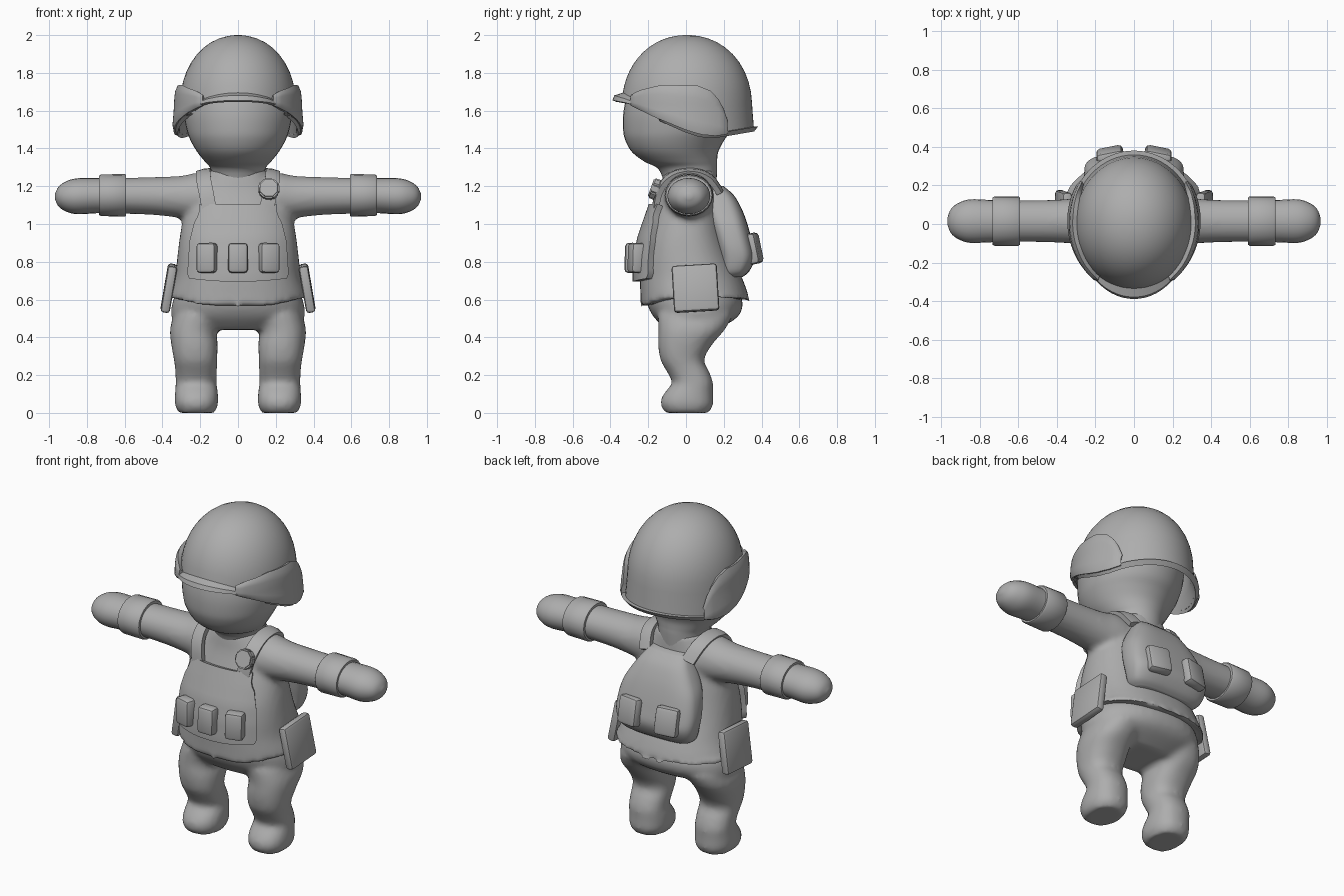
import bpy, bmesh, math
from mathutils import Matrix, Vector

if "Cube" in bpy.data.objects:
    bpy.data.objects.remove(bpy.data.objects["Cube"])

MAT = bpy.data.materials.new("matte grey")
MAT.diffuse_color = (0.42, 0.42, 0.42, 1)
MAT.use_nodes = True
MAT.node_tree.nodes["Principled BSDF"].inputs["Base Color"].default_value = MAT.diffuse_color


def finish(name, bm, mods=(), angle=40):
    """Turn a bmesh into a named, smooth-shaded object with modifiers."""
    bmesh.ops.recalc_face_normals(bm, faces=bm.faces)
    me = bpy.data.meshes.new(name)
    bm.to_mesh(me)
    bm.free()
    me.materials.append(MAT)
    ob = bpy.data.objects.new(name, me)
    bpy.context.collection.objects.link(ob)
    for kind, props in mods:
        m = ob.modifiers.new(kind.title(), kind)
        for k, v in props.items():
            setattr(m, k, v)
    bpy.ops.object.select_all(action='DESELECT')
    ob.select_set(True)
    bpy.context.view_layer.objects.active = ob
    for m in list(ob.modifiers):
        bpy.ops.object.modifier_apply(modifier=m.name)
    bpy.ops.object.shade_smooth_by_angle(angle=math.radians(angle))
    return ob


MIRROR = ('MIRROR', {})
ORGANIC = (('REMESH', dict(mode='VOXEL', voxel_size=0.016)),
           ('SMOOTH', dict(factor=0.5, iterations=6)))


def slab(t):
    return ('SOLIDIFY', dict(thickness=t, offset=0))


def resample(rings, k=4):
    """Catmull-Rom interpolation between ring rows."""
    out = []
    for i in range(len(rings) - 1):
        p0, p1, p2, p3 = (rings[min(max(j, 0), len(rings) - 1)] for j in range(i - 1, i + 3))
        for s in range(k):
            t = s / k
            out.append([0.5 * (2*b + (c-a)*t + (2*a-5*b+4*c-d)*t*t + (3*b-a-3*c+d)*t**3)
                        for a, b, c, d in zip(p0, p1, p2, p3)])
    return out + [list(rings[-1])]


def loft(bm, rings, axis='z', sx=1, p=2.0, n=40, k=4, hem=None):
    """Rings are (t, centre u, centre v, radius u, radius v)."""
    prev = first = None
    for j, (t, cu, cv, ru, rv) in enumerate(resample(rings, k) if k > 1 else rings):
        row = []
        for i in range(n):
            a = 2 * math.pi * i / n
            c, s = math.cos(a), math.sin(a)
            u = cu + ru * math.copysign(abs(c) ** (2 / p), c)
            v = cv + rv * math.copysign(abs(s) ** (2 / p), s)
            z = t + (hem(a) if hem and j == 0 else 0)
            row.append(bm.verts.new((sx * u, v, z) if axis == 'z' else (sx * t, v, u)))
        if prev:
            for i in range(n):
                bm.faces.new((prev[i], prev[(i+1) % n], row[(i+1) % n], row[i]))
        first = first or row
        prev = row
    bm.faces.new(first[::-1])
    bm.faces.new(prev)
    return bm


def grid(rows):
    """Open sheet of quads from rows of points."""
    bm = bmesh.new()
    vs = [[bm.verts.new(q) for q in r] for r in rows]
    for a, b in zip(vs, vs[1:]):
        for i in range(len(a) - 1):
            bm.faces.new((a[i], a[i+1], b[i+1], b[i]))
    return bm


def box(name, size, loc, rot=(0, 0, 0), bevel=0.02, mods=()):
    bm = bmesh.new()
    m = Matrix.Translation(loc)
    for a, ax in zip(rot, 'XYZ'):
        m = m @ Matrix.Rotation(a, 4, ax)
    bmesh.ops.create_cube(bm, size=1, matrix=m @ Matrix.Diagonal((*size, 1)))
    bmesh.ops.bevel(bm, geom=bm.edges[:], offset=bevel, segments=2, profile=0.5, affect='EDGES')
    return finish(name, bm, mods)


def interp(pts, x):
    for (x0, y0), (x1, y1) in zip(pts, pts[1:]):
        if x <= x1:
            return y0 + (y1 - y0) * max(0, (x - x0) / (x1 - x0))
    return pts[-1][1]


def yring(z, rx, yf, yb):
    return (z, 0, (yf + yb) / 2, rx, (yb - yf) / 2)


# head and neck
HEAD = [(1.2, .14, -.11, .16), (1.29, .145, -.145, .165), (1.33, .175, -.22, .165),
        (1.38, .215, -.285, .17), (1.44, .25, -.32, .2), (1.5, .272, -.333, .24),
        (1.6, .287, -.33, .27), (1.7, .27, -.3, .27), (1.82, .2, -.2, .2), (1.88, .08, -.08, .08)]
finish("head", loft(bmesh.new(), [yring(*r) for r in HEAD]), angle=60)

# helmet shell with a brim at the front
RIM = [(-1, 1.655), (-.8, 1.64), (-.45, 1.575), (0, 1.505), (.2, 1.482), (.4, 1.476), (1, 1.512)]


def helmet_point(a, z, grow=0.0):
    r = 1 + .25 * (1.62 - z) if z < 1.62 else max(0, 1 - ((z - 1.62) / .38) ** 2.1) ** (1 / 2.1)
    return Vector(((.308 + grow) * r * math.cos(a), .005 + (.345 + grow) * r * math.sin(a), z))


rows = []
for j in range(15):
    row = []
    for i in range(65):
        a = 2 * math.pi * i / 64
        rim = interp(RIM, math.sin(a))
        front = max(0, -math.sin(a) - .55) / .45
        h = math.sin(max(0, j - 2) / 12 * math.pi / 2)
        q = helmet_point(a, min(rim + .04 * front + (1.9995 - rim - .04 * front) * h, 1.9995))
        if j < 2:
            q.y -= (.055, .045)[j] * front ** .6
            q.z = rim + (.0, .022)[j] * front + .004 * j
        row.append(q)
    rows.append(row)
bm = grid(rows)
bmesh.ops.remove_doubles(bm, verts=bm.verts, dist=.0005)
bmesh.ops.holes_fill(bm, edges=[e for e in bm.edges if e.is_boundary and e.verts[0].co.z > 1.9])
finish("helmet", bm, [('SOLIDIFY', dict(thickness=.022, offset=-1))])

# ear guards following the helmet sides
TOP = [(-.95, 1.675), (-.75, 1.70), (-.4, 1.728), (.15, 1.728), (.35, 1.70), (.5, 1.64), (.6, 1.54)]
rows = []
for j in range(9):
    rows.append([])
    for i in range(25):
        a = -.95 + 1.55 * i / 24
        lo = interp(RIM, math.sin(a)) - .006
        z = lo + (interp(TOP, a) - lo) * j / 8
        rows[-1].append(helmet_point(a, z, .016 if 0 < j < 8 and 0 < i < 24 else .008))
finish("ear_guard", grid(rows), [slab(.03), MIRROR])

# jacket: body with flared hem, blended with the sleeves
BODY = [(.58, .372, -.24, .34), (.64, .36, -.242, .325), (.72, .335, -.245, .295),
        (.82, .322, -.24, .25), (.92, .31, -.222, .215), (1.02, .292, -.188, .19),
        (1.1, .265, -.16, .175), (1.18, .22, -.135, .165), (1.24, .175, -.125, .16),
        (1.29, .14, -.115, .155)]
BODY = [yring(*r) for r in BODY]
SLEEVE = [(.05, 1.13, .015, .13, .13), (.2, 1.143, .015, .13, .13), (.3, 1.143, .015, .112, .118),
          (.45, 1.148, .015, .1, .11), (.66, 1.15, .015, .094, .108)]
bm = loft(bmesh.new(), BODY, p=2.3, hem=lambda a: .05 * math.cos(a) ** 2 + .02 * math.sin(a) - .005)
for sx in (1, -1):
    loft(bm, SLEEVE, 'x', sx)
finish("jacket", bm, ORGANIC, angle=50)

# cuffs and mitten hands
CUFF = [(.592, 1.152, .015, .108, .122), (.6, 1.152, .015, .113, .128),
        (.725, 1.152, .015, .11, .128), (.735, 1.152, .015, .104, .122)]
finish("cuff", loft(bmesh.new(), CUFF, 'x', n=20, k=1), [MIRROR])
HAND = [(.64, 1.15, .015, .09, .108), (.75, 1.15, .015, .093, .11), (.85, 1.147, .015, .095, .113),
        (.91, 1.146, .015, .08, .095), (.95, 1.145, .015, .052, .064), (.97, 1.145, .015, .012, .015)]
finish("hand", loft(bmesh.new(), HAND, 'x', n=24), [MIRROR], 70)

# trousers: hips blended with two bent legs and feet
HIPS = [(.44, .25, -.1, .16), (.5, .345, -.165, .265), (.56, .352, -.2, .3),
        (.62, .335, -.21, .29), (.68, .3, -.18, .25)]
LEG = [(0, .22, .005, .095, .115), (.04, .22, .005, .113, .138), (.08, .22, .007, .115, .136),
       (.12, .22, .02, .112, .123), (.16, .222, .035, .108, .108), (.22, .222, .01, .11, .112),
       (.28, .225, -.02, .114, .115), (.36, .23, -.005, .123, .142), (.44, .235, .03, .125, .175),
       (.52, .2, .05, .14, .2)]
bm = loft(bmesh.new(), [yring(*r) for r in HIPS], p=2.2)
for sx in (1, -1):
    loft(bm, LEG, sx=sx, p=2.3)
finish("trousers", bm, ORGANIC, angle=70)


# vest front panel wrapped on the chest
def chest_y(x, z, off):
    cy, rx, ry = (interp([(r[0], r[c]) for r in BODY], z) for c in (2, 3, 4))
    return cy - ry * max(0, 1 - abs(x / rx) ** 2.3) ** (1 / 2.3) - off


SIDE = [(.69, .245), (.72, .256), (.9, .245), (1.0, .222), (1.04, .2), (1.1, .195)]
rows = []
for j in range(17):
    rows.append([])
    for i in range(25):
        z = .695 + .405 * j / 16
        x = interp(SIDE, z) * (i / 12 - 1)
        zz = z + .25 * x * x * (1 - j / 16)
        rows[-1].append((x, chest_y(x, zz, .018), zz))
finish("vest_front", grid(rows), [slab(.04)])

# shoulder straps
PATH = [(.15, -.165, 1.08), (.165, -.152, 1.16), (.178, -.115, 1.225), (.182, -.05, 1.268),
        (.18, .05, 1.276), (.168, .13, 1.245), (.14, .185, 1.17)]
rows = [[(x - .036, y, z + .004), (x, y, z), (x + .036, y + (.008 if y < 0 else -.008), z - .012)]
        for x, y, z in resample(PATH, 3)]
finish("shoulder_strap", grid(rows), [slab(.03), MIRROR])

# backpack with two pouches
PACK = [(.72, .2, .18, .3), (.75, .235, .18, .335), (.82, .255, .17, .365), (.9, .258, .15, .352),
        (1.0, .24, .12, .325), (1.08, .2, .1, .295), (1.15, .155, .1, .255), (1.2, .12, .1, .2)]
finish("backpack", loft(bmesh.new(), [yring(*r) for r in PACK], p=3.2))
box("backpack_pouch", (.14, .065, .165), (.125, .357, .87), (.2, 0, -.2), .022, [MIRROR])

# front pouches
for x, tag in ((-.163, "left"), (0, "middle"), (.163, "right")):
    box("front_pouch_" + tag, (.106, .085, .16), (x, chest_y(x, .82, .042), .82), (-.03, 0, x * 1.7))

# hip pouches
box("hip_pouch", (.05, .24, .25), (.366, .05, .66), (.06, -.17, 0), .016, [MIRROR])

# round radio on one strap
bm = bmesh.new()
bmesh.ops.create_cone(bm, cap_ends=True, segments=8, radius1=.06, radius2=.06, depth=.045,
                      matrix=Matrix.Translation((.163, -.165, 1.185)) @ Matrix.Rotation(math.radians(70), 4, 'X')
                      @ Matrix.Rotation(math.pi / 8, 4, 'Z'))
bmesh.ops.bevel(bm, geom=bm.edges[:], offset=.008, segments=2, affect='EDGES')
finish("radio", bm)
